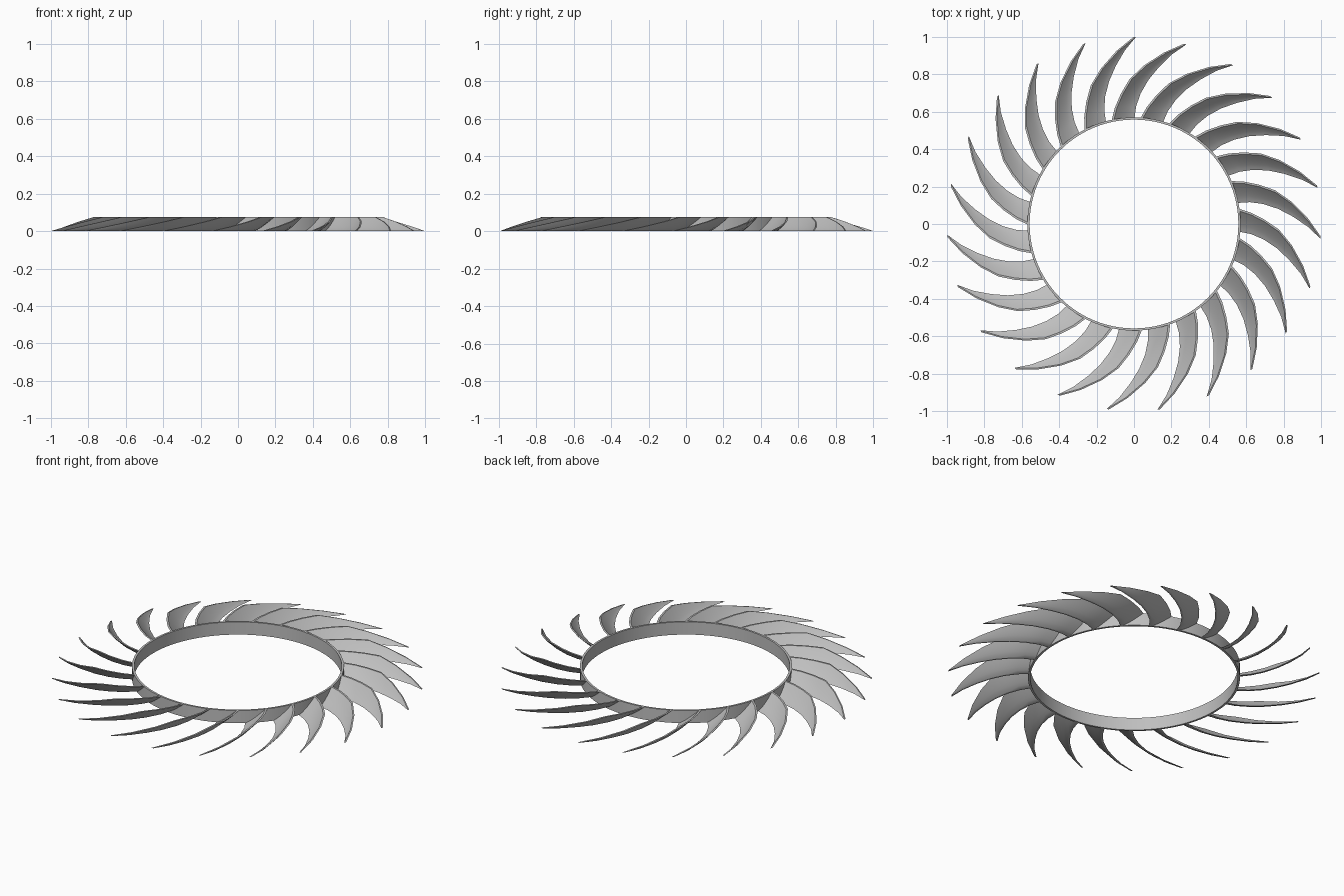
import bpy, bmesh, math

if "Cube" in bpy.data.objects:
    bpy.data.objects.remove(bpy.data.objects["Cube"])

BLADES = 23
HEIGHT = 0.075
THICK = 0.012
STEPS = 6  # divisions across a blade

metal = bpy.data.materials.new("grey metal")
metal.diffuse_color = (0.52, 0.52, 0.52, 1)
metal.use_nodes = True
metal.node_tree.nodes["Principled BSDF"].inputs["Base Color"].default_value = metal.diffuse_color

# Blade stations: radius, angle of the low edge, angle of the high edge (degrees)
STATIONS = [(0.565, 16, 28.5), (0.63, 15.2, 25.6), (0.70, 13.3, 22),
            (0.775, 10.5, 18), (0.85, 7.2, 12.6), (0.93, 3.6, 6.4), (1.0, 0, 0.75)]


def finish(name, bm):
    bmesh.ops.recalc_face_normals(bm, faces=bm.faces)
    mesh = bpy.data.meshes.new(name)
    bm.to_mesh(mesh)
    bm.free()
    mesh.materials.append(metal)
    obj = bpy.data.objects.new(name, mesh)
    bpy.context.collection.objects.link(obj)
    bpy.context.view_layer.objects.active = obj
    obj.select_set(True)
    bpy.ops.object.shade_smooth_by_angle(angle=math.radians(25))
    obj.select_set(False)
    return obj


def make_blade():
    """Scooped, swept blade: closed loops across the thickness, bridged outward."""
    bm = bmesh.new()
    loops = []
    for r, low, high in STATIONS:
        # full height inside, then tapering to the ground at the tip
        h = HEIGHT * min(1, (1.0 - r) / 0.225) + 0.001
        a0 = math.radians(low)
        gap = THICK / r
        a1 = max(math.radians(high) - gap, a0 + 0.0005)
        upper, lower = [], []
        for i in range(STEPS + 1):
            t = i / STEPS
            a = a0 + (a1 - a0) * t
            z = min(h, HEIGHT) * t ** 1.25
            upper.append(bm.verts.new((r * math.cos(a), r * math.sin(a), z)))
            b = a + gap
            lower.append(bm.verts.new((r * math.cos(b), r * math.sin(b), z)))
        loops.append(upper + lower[::-1])
    for p, q in zip(loops, loops[1:]):
        for i in range(len(p)):
            j = (i + 1) % len(p)
            bm.faces.new((p[i], p[j], q[j], q[i]))
    # end caps as strips
    for loop in (loops[0], loops[-1]):
        for i in range(STEPS):
            bm.faces.new((loop[i], loop[i + 1], loop[-2 - i], loop[-1 - i]))
    return finish("blade_1", bm)


# Thin hub ring
bm = bmesh.new()
profile = [(0.558, 0), (0.57, 0), (0.57, HEIGHT), (0.558, HEIGHT)]
verts = [bm.verts.new((r, 0, z)) for r, z in profile]
edges = [bm.edges.new((verts[i], verts[(i + 1) % 4])) for i in range(4)]
bmesh.ops.spin(bm, geom=verts + edges, cent=(0, 0, 0), axis=(0, 0, 1),
               angle=math.tau, steps=96, use_merge=True)
bmesh.ops.remove_doubles(bm, verts=bm.verts, dist=0.0001)
finish("hub_ring", bm)

# Blades around the ring
first = make_blade()
for k in range(BLADES):
    blade = first if k == 0 else first.copy()
    if k:
        blade.name = f"blade_{k + 1}"
        bpy.context.collection.objects.link(blade)
    blade.rotation_euler.z = math.radians(89.4) + k * math.tau / BLADES
